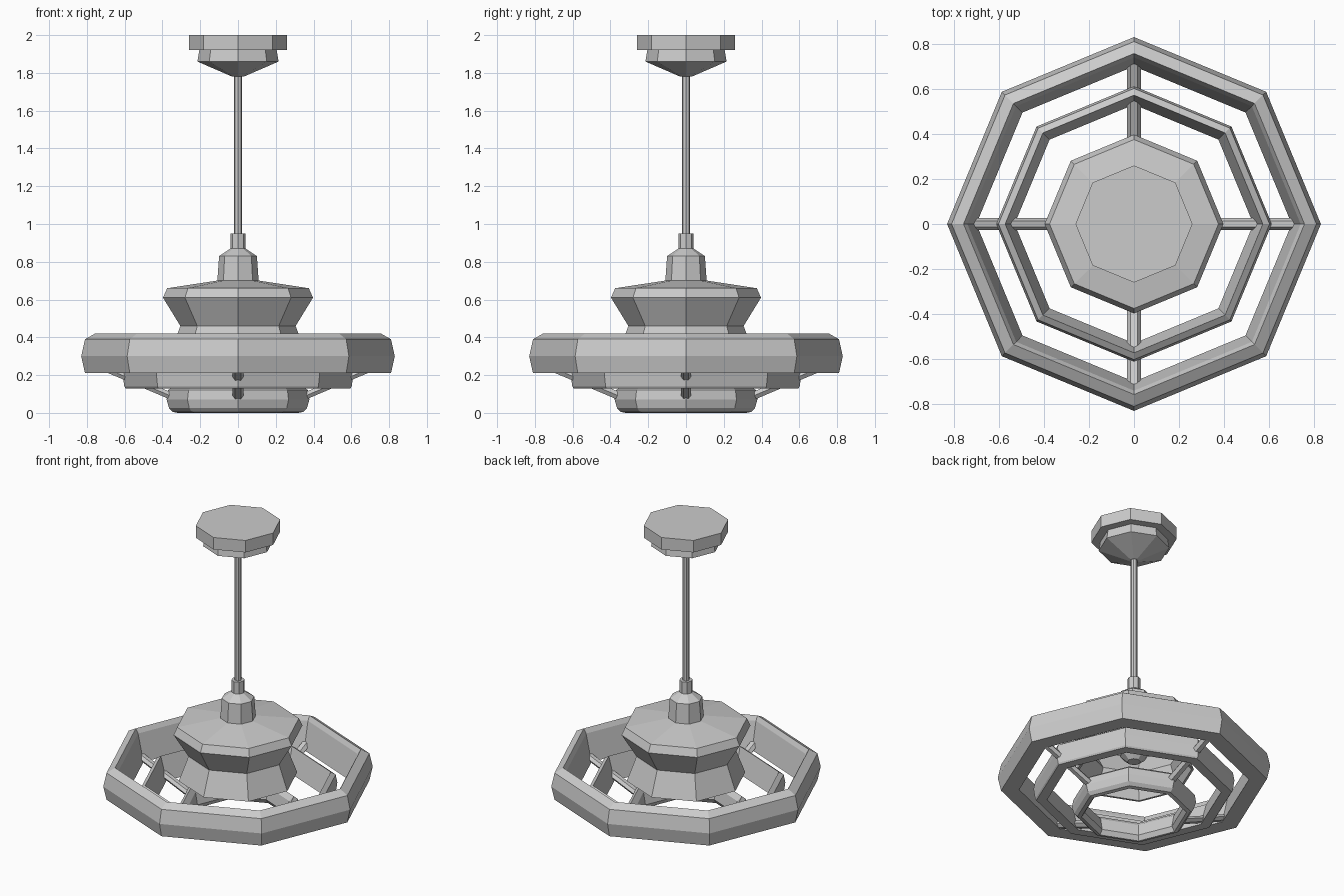
import bpy, bmesh, math
from mathutils import Vector

if "Cube" in bpy.data.objects:
    bpy.data.objects.remove(bpy.data.objects["Cube"])

SIDES = 8


def lathe(name, profile, closed=False):
    """Revolve (radius, z) points into an eight-sided solid or ring."""
    bm = bmesh.new()
    loops = []
    for r, z in profile:
        loops.append([bm.verts.new((r * math.cos(k * math.tau / SIDES),
                                    r * math.sin(k * math.tau / SIDES), z))
                      for k in range(SIDES)])
    n = len(loops)
    for i in range(n if closed else n - 1):
        a, b = loops[i], loops[(i + 1) % n]
        for k in range(SIDES):
            j = (k + 1) % SIDES
            bm.faces.new((a[k], a[j], b[j], b[k]))
    if not closed:
        bm.faces.new(loops[0])
        bm.faces.new(loops[-1])
    finish(name, bm)


def finish(name, bm):
    bmesh.ops.recalc_face_normals(bm, faces=bm.faces)
    mesh = bpy.data.meshes.new(name)
    bm.to_mesh(mesh)
    bm.free()
    bpy.context.collection.objects.link(bpy.data.objects.new(name, mesh))


def strut(name, angle, inner, outer, radius):
    """Six-sided rod rising outward between two (radius, z) points."""
    d = Vector((math.cos(angle), math.sin(angle), 0))
    a = d * inner[0] + Vector((0, 0, inner[1]))
    b = d * outer[0] + Vector((0, 0, outer[1]))
    axis = (b - a).normalized()
    side = Vector((-d.y, d.x, 0))
    up = side.cross(axis)
    bm = bmesh.new()
    ends = []
    for p in (a, b):
        ends.append([bm.verts.new(p + radius * (side * math.cos(k * math.tau / 6)
                                                + up * 0.8 * math.sin(k * math.tau / 6)))
                     for k in range(6)])
    for k in range(6):
        j = (k + 1) % 6
        bm.faces.new((ends[0][k], ends[0][j], ends[1][j], ends[1][k]))
    bm.faces.new(ends[0])
    bm.faces.new(ends[1])
    finish(name, bm)


# Ceiling mount and hanging rod
lathe("ceiling_canopy", [(0.03, 1.78), (0.215, 1.86), (0.205, 1.92),
                         (0.26, 1.92), (0.26, 2.0)])
lathe("rod", [(0.021, 0.93), (0.021, 1.80)])
lathe("rod_collar", [(0.04, 0.85), (0.04, 0.95)])
lathe("socket_cap", [(0.11, 0.69), (0.10, 0.83), (0.04, 0.87)])

# Open-bottomed shade, outer skin followed by inner skin
outer = [(0.08, 0.705), (0.375, 0.66), (0.397, 0.61), (0.305, 0.46), (0.365, 0.30)]
inner = [(0.35, 0.30), (0.29, 0.46), (0.378, 0.61), (0.36, 0.645), (0.08, 0.69)]
lathe("shade", outer + inner, closed=True)

# Bulb inside the shade
lathe("bulb", [(0.04, 0.37), (0.085, 0.41), (0.09, 0.47), (0.05, 0.56), (0.05, 0.70)])

# Three concentric rings
lathe("outer_ring", [(0.81, 0.21), (0.83, 0.30), (0.81, 0.39), (0.757, 0.42),
                     (0.74, 0.39), (0.70, 0.21)], closed=True)
lathe("middle_ring", [(0.595, 0.13), (0.602, 0.14), (0.612, 0.21), (0.602, 0.265),
                      (0.572, 0.285), (0.53, 0.13)], closed=True)
lathe("lower_ring", [(0.345, 0.005), (0.365, 0.025), (0.378, 0.07), (0.37, 0.12),
                     (0.345, 0.14), (0.315, 0.11), (0.30, 0.03), (0.32, 0.0)], closed=True)

# Four struts joining the rings
for i, label in enumerate(("right", "back", "left", "front")):
    strut("strut_" + label, i * math.pi / 2, (0.345, 0.085), (0.72, 0.245),
          0.027 if i % 2 == 0 else 0.03)
